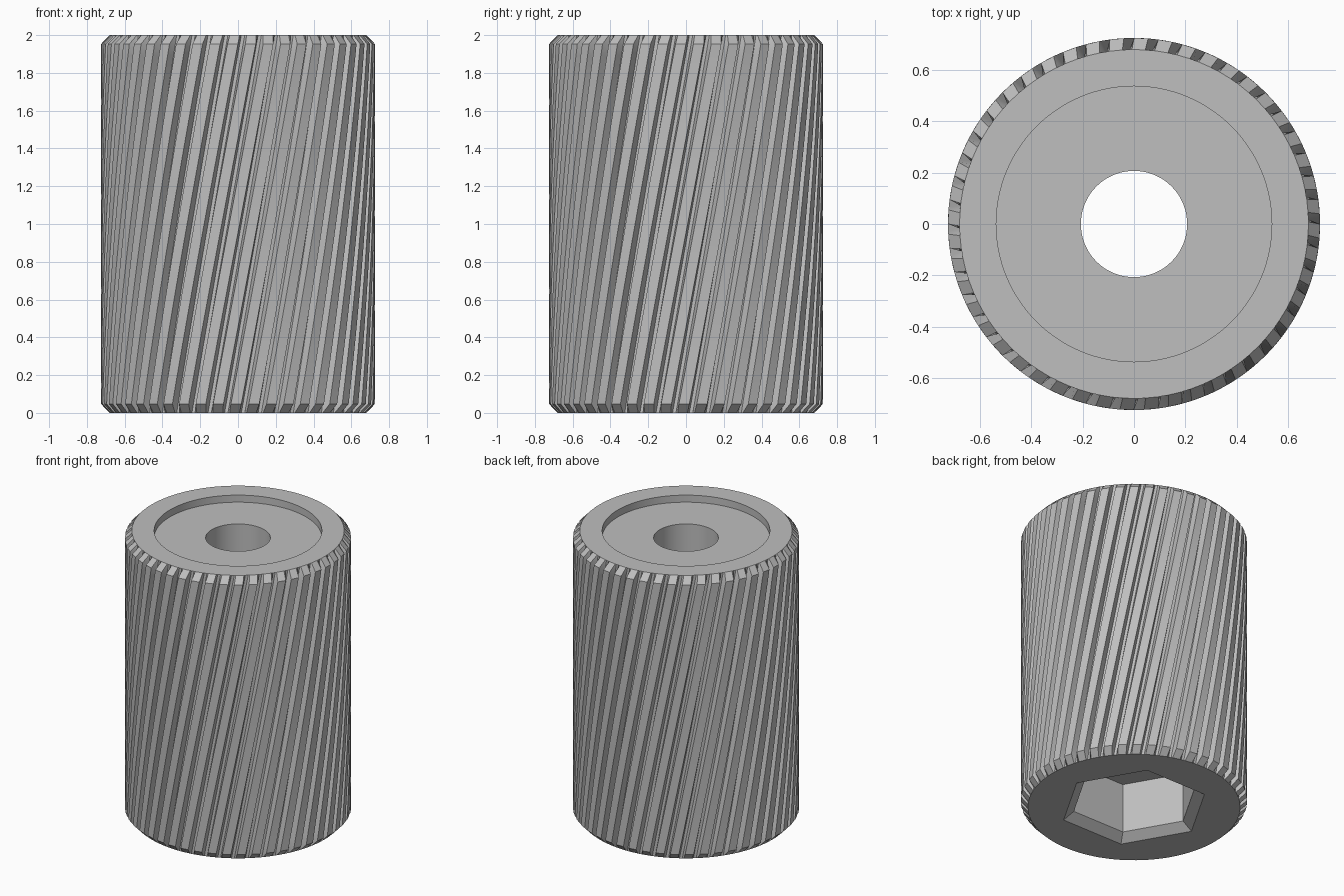
import bpy, bmesh
from math import cos, sin, radians, tau

cube = bpy.data.objects.get("Cube")
if cube:
    bpy.data.objects.remove(cube)

HEIGHT = 2.0
LAND_R, ROOT_R = 0.725, 0.68
CHAMFER = 0.047
TEETH, SLICES = 48, 32
TWIST = radians(30)
PHASE = radians(6)
PITCH = tau / TEETH

grey = bpy.data.materials.new("light grey")
grey.use_nodes = True
colour = (0.52, 0.52, 0.52, 1)
grey.diffuse_color = colour
grey.node_tree.nodes["Principled BSDF"].inputs["Base Color"].default_value = colour


def loft(name, rings):
    """Skin a stack of equal-length point rings and cap both ends."""
    bm = bmesh.new()
    loops = [[bm.verts.new(p) for p in ring] for ring in rings]
    for low, high in zip(loops, loops[1:]):
        for i in range(len(low)):
            j = (i + 1) % len(low)
            bm.faces.new((low[i], low[j], high[j], high[i]))
    bm.faces.new(loops[0][::-1])
    bm.faces.new(loops[-1])
    bmesh.ops.recalc_face_normals(bm, faces=bm.faces)
    mesh = bpy.data.meshes.new(name)
    bm.to_mesh(mesh)
    bm.free()
    mesh.materials.append(grey)
    obj = bpy.data.objects.new(name, mesh)
    bpy.context.collection.objects.link(obj)
    return obj


def polygon(radius, z, sides):
    return [(radius * cos(tau * i / sides), radius * sin(tau * i / sides), z)
            for i in range(sides)]


def tooth_ring(z):
    """Cross-section of the helical teeth, flush with the root at the ends."""
    tip = LAND_R if CHAMFER / 2 < z < HEIGHT - CHAMFER / 2 else ROOT_R
    turn = PHASE + TWIST * z / HEIGHT
    profile = [(-0.40, ROOT_R), (-0.29, tip), (0.29, tip), (0.40, ROOT_R)]
    points = []
    for t in range(TEETH):
        for offset, r in profile:
            a = turn + (t + offset) * PITCH
            points.append((r * cos(a), r * sin(a), z))
    return points


# Knurled body with chamfered tooth ends
span = HEIGHT - 2 * CHAMFER
levels = [0] + [CHAMFER + span * i / SLICES for i in range(SLICES + 1)] + [HEIGHT]
body = loft("knurled_knob", [tooth_ring(z) for z in levels])

# Top recess, through bore and hexagonal pocket with a bevelled mouth
cutters = [
    loft("recess_cutter", [polygon(0.537, z, 128) for z in (1.95, 2.1)]),
    loft("bore_cutter", [polygon(0.207, z, 96) for z in (0.2, 2.2)]),
    loft("hex_pocket_cutter", [polygon(r, z, 6) for r, z in
                               ((0.55, -0.05), (0.48, 0), (0.41, 0.05), (0.41, 0.4))]),
]

bpy.ops.object.select_all(action="DESELECT")
bpy.context.view_layer.objects.active = body
body.select_set(True)
for cutter in cutters:
    cutter.hide_render = True
    mod = body.modifiers.new(cutter.name, "BOOLEAN")
    mod.operation = "DIFFERENCE"
    mod.solver = "EXACT"
    mod.object = cutter
    bpy.ops.object.modifier_apply(modifier=mod.name)
    bpy.data.objects.remove(cutter)

bpy.ops.object.shade_smooth_by_angle(angle=radians(25))
